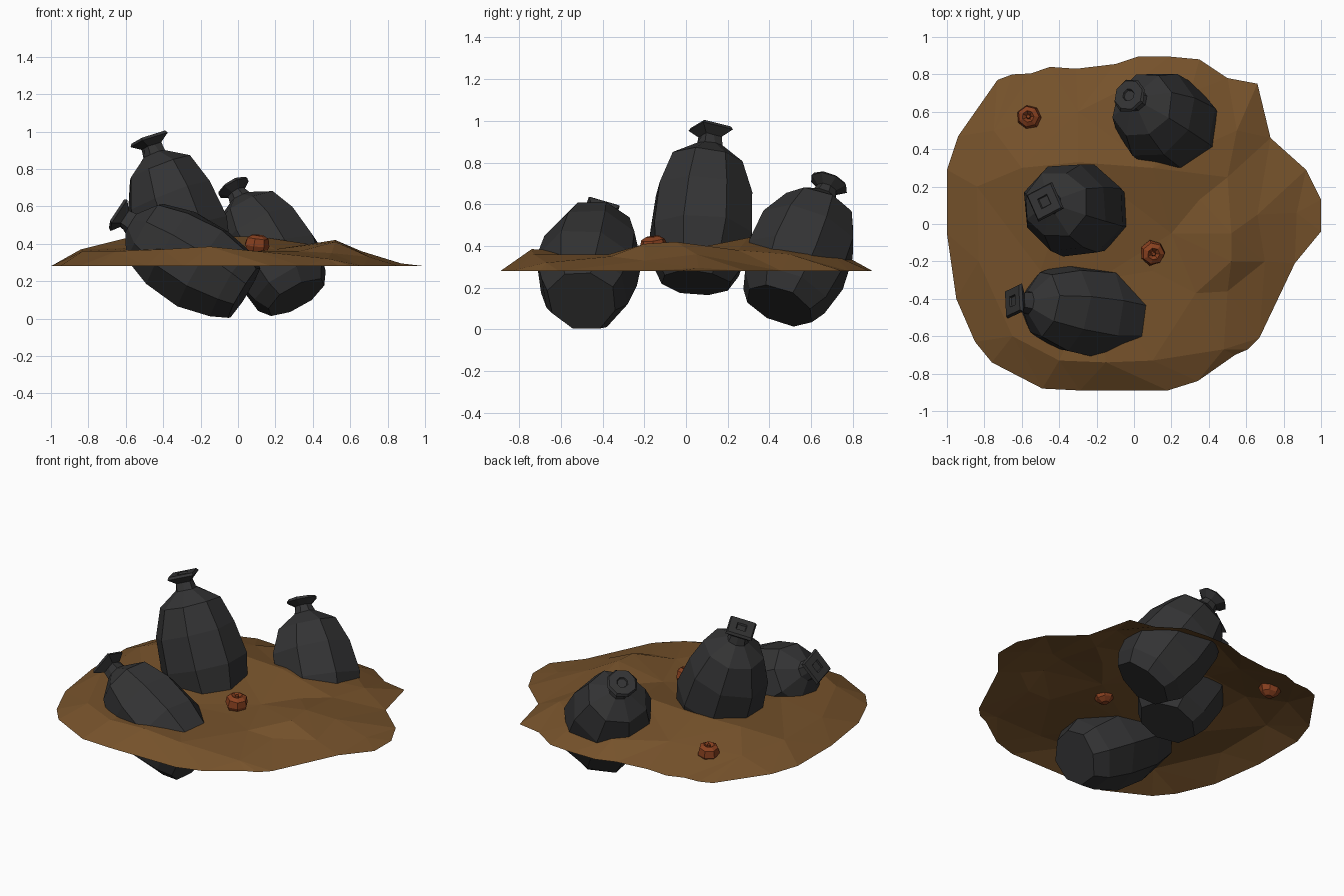
import bpy, bmesh, math, random
from mathutils import Vector
from mathutils.geometry import delaunay_2d_cdt

if "Cube" in bpy.data.objects:
    bpy.data.objects.remove(bpy.data.objects["Cube"])

random.seed(4)


def material(name, rgb):
    m = bpy.data.materials.new(name)
    m.diffuse_color = (*rgb, 1)
    m.use_nodes = True
    m.node_tree.nodes["Principled BSDF"].inputs["Base Color"].default_value = m.diffuse_color
    return m


soil = material("brown soil", (0.18, 0.084, 0.024))
plastic = material("black plastic", (0.033, 0.033, 0.034))
rust = material("rusty red", (0.25, 0.052, 0.014))


def finish(name, bm, mat):
    me = bpy.data.meshes.new(name)
    bm.to_mesh(me)
    bm.free()
    me.materials.append(mat)
    ob = bpy.data.objects.new(name, me)
    bpy.context.collection.objects.link(ob)
    return ob


def lathe(name, profile, sides, base, axis, mat, jitter=0.0, square_from=99, width=1.0, turn=0.0):
    """Rings of (height, radius) along a tilted axis; upper rings may be square."""
    bm = bmesh.new()
    rings = []
    for k, (h, r) in enumerate(profile):
        ring = []
        for i in range(sides):
            a = 2 * math.pi * i / sides
            rr, hh = r * width, h
            if k >= square_from:
                rr *= 0.84 / max(abs(math.cos(a)), abs(math.sin(a)))
            else:
                rr *= 1 + random.uniform(-jitter, jitter)
                hh += random.uniform(-jitter, jitter) * r * 0.7
            a += turn
            ring.append(bm.verts.new((rr * math.cos(a), rr * math.sin(a), hh)))
        rings.append(ring)
    for lo, hi in zip(rings, rings[1:]):
        for i in range(sides):
            j = (i + 1) % sides
            bm.faces.new((lo[i], lo[j], hi[j], hi[i]))
    bm.faces.new(rings[0][::-1])
    bm.faces.new(rings[-1])
    bmesh.ops.recalc_face_normals(bm, faces=bm.faces)
    ob = finish(name, bm, mat)
    ob.rotation_mode = 'QUATERNION'
    ob.rotation_quaternion = Vector((0, 0, 1)).rotation_difference(Vector(axis))
    ob.location = base
    return ob


# Ground sheet: flat irregular rim with raised bumps inside
rim = [(-1, .29), (-.94, .47), (-.73, .77), (-.65, .80), (-.55, .805), (-.45, .84), (-.31, .83),
       (-.1, .855), (.02, .895), (.19, .895), (.35, .88), (.50, .78), (.66, .75), (.73, .46),
       (.92, .29), (1, .13), (1, -.04), (.86, -.21), (.67, -.61), (.61, -.67), (.54, -.70),
       (.34, -.84), (.18, -.89), (-.29, -.89), (-.49, -.88), (-.76, -.74), (-.85, -.63),
       (-.95, -.40), (-1, -.05)][::-1]
bumps = [(.52, -.05, .42), (.52, -.20, .41), (.20, -.05, .37), (.33, -.37, .36), (.5, -.36, .35),
         (.48, -.67, .32), (.1, -.73, .36), (-.15, -.74, .385), (-.4, -.73, .37), (-.65, -.6, .36),
         (-.83, -.2, .36), (-.84, .2, .37), (-.6, .3, .43), (-.3, .33, .44), (-.75, .5, .36),
         (-.3, .6, .37), (0, .75, .36), (.1, .3, .44), (.35, .13, .38), (.66, .05, .36),
         (.70, -.2, .33), (.5, .25, .38), (.55, .5, .36), (.3, .7, .36), (.1, -.25, .36),
         (-.2, -.3, .36), (-.5, -.25, .38), (.87, .06, .295)]
flat = [Vector(p) for p in rim] + [Vector(p[:2]) for p in bumps]
heights = [0.28] * len(rim) + [p[2] for p in bumps]
n = len(rim)
pts, _, tris, source, _, _ = delaunay_2d_cdt(flat, [(i, (i + 1) % n) for i in range(n)], [], 1, 1e-5)
bm = bmesh.new()
vs = [bm.verts.new((p.x, p.y, heights[s[0]] if s else 0.28)) for p, s in zip(pts, source)]
for t in tris:
    f = bm.faces.new([vs[i] for i in t])
    f.normal_update()
    if f.normal.z < 0:
        f.normal_flip()
finish("ground", bm, soil)

# Tied sacks: sagging body, pinched neck, square flared opening
sack = [(0, .175), (.08, .222), (.25, .258), (.45, .245), (.61, .183), (.69, .065),
        (.735, .05), (.77, .095), (.785, .085), (.785, .035), (.775, .03)]


def make_sack(name, base, tip, width, turn, square_from=6):
    axis = Vector(tip) - Vector(base)
    s = axis.length / 0.785
    lathe(name, [(h * s, r) for h, r in sack], 8, base, axis, plastic,
          jitter=0.04, square_from=square_from, width=width, turn=turn)


make_sack("upright_sack", (-.21, .05, .225), (-.48, .12, .97), 1.0, .45)
make_sack("lying_sack", (.03, -.50, .14), (-.65, -.41, .56), .97, .2)
make_sack("leaning_sack", (.31, .45, .115), (-.03, .69, .71), 1.0, .3, square_from=99)

# Discarded fruit with a dimple and a stub of stem
fruit = [(-.062, .022), (-.04, .052), (.0, .068), (.04, .058), (.056, .032),
         (.038, .014), (.056, .009)]
for name, at, axis in (("fruit_front", (.10, -.155, .39), (.1, -.1, 1)),
                       ("fruit_back", (-.56, .57, .355), (-.1, .1, 1))):
    lathe(name, fruit, 7, at, axis, rust, jitter=0.05)
